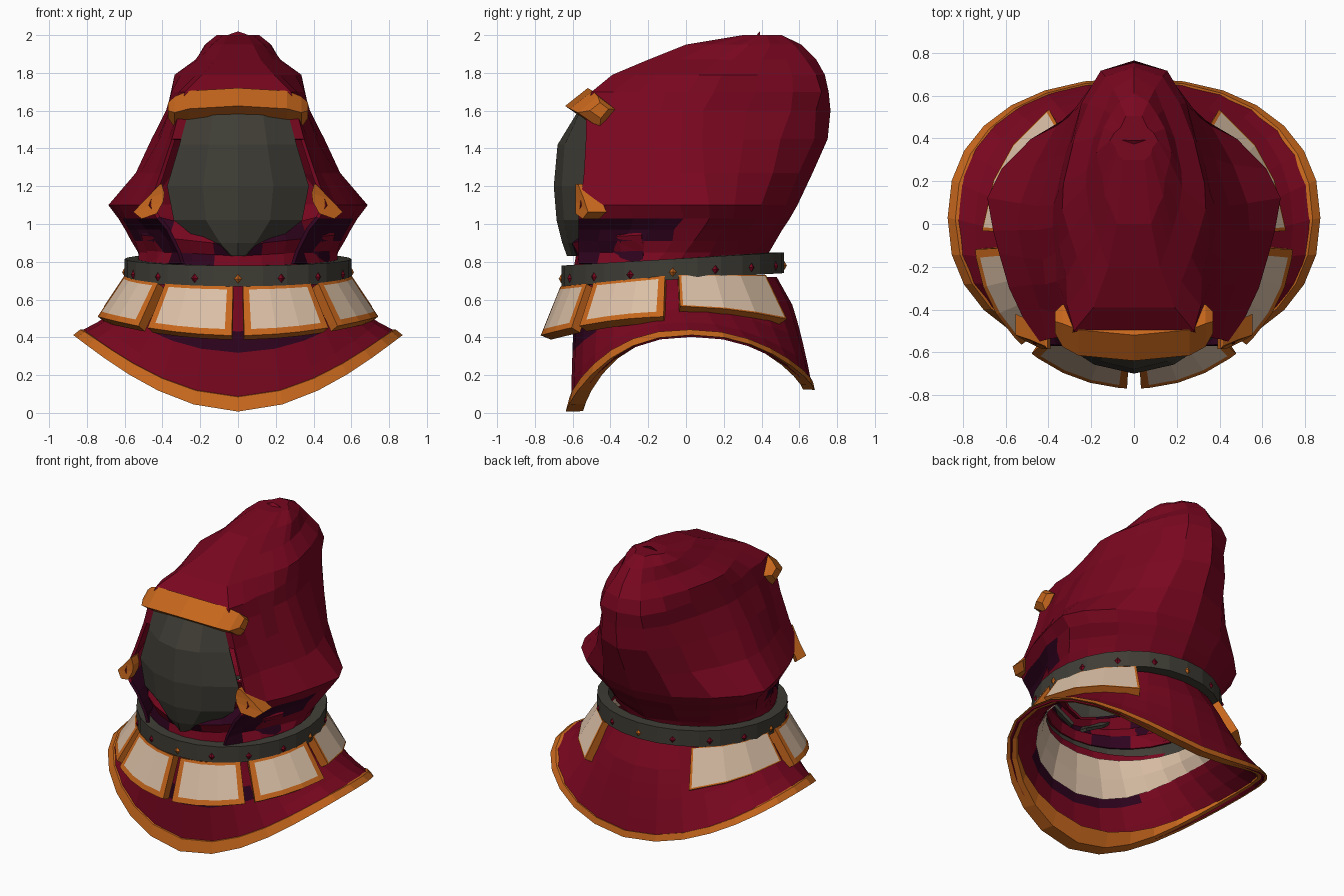
import bpy, bmesh, random
from math import sin, cos, pi, radians
from mathutils import Vector

random.seed(4)
if "Cube" in bpy.data.objects:
    bpy.data.objects.remove(bpy.data.objects["Cube"], do_unlink=True)


def material(name, rgb):
    m = bpy.data.materials.new(name)
    m.use_nodes = True
    m.diffuse_color = (*rgb, 1)
    m.node_tree.nodes["Principled BSDF"].inputs["Base Color"].default_value = (*rgb, 1)
    return m


RED, ORANGE, CREAM, GREY, PURPLE = range(5)
MATS = [material("crimson cloth", (0.19, 0.002, 0.014)),
        material("orange trim", (0.57, 0.135, 0.012)),
        material("cream plate", (0.70, 0.52, 0.38)),
        material("dark grey", (0.050, 0.047, 0.036)),
        material("dark purple", (0.028, 0.001, 0.013))]


def loft(name, rows, rule, loop=False, ring=False, mirror=False, thick=0):
    """Skin rows of points; rule(row, column, centre) gives a colour, or None for a hole."""
    bm = bmesh.new()
    grid = [[bm.verts.new(p) for p in row] for row in rows]
    n, m = len(grid), len(grid[0])
    for i in range(n if ring else n - 1):
        for j in range(m if loop else m - 1):
            a, b = grid[i], grid[(i + 1) % n]
            k = (j + 1) % m
            quad = (a[j], b[j], b[k], a[k])
            colour = rule(i, j, sum((v.co for v in quad), Vector()) / 4)
            if colour is not None:
                bm.faces.new(quad).material_index = colour
    bmesh.ops.delete(bm, geom=[v for v in bm.verts if not v.link_faces], context="VERTS")
    bmesh.ops.remove_doubles(bm, verts=bm.verts, dist=0.0005)
    mesh = bpy.data.meshes.new(name)
    bm.to_mesh(mesh)
    bm.free()
    for mat in MATS:
        mesh.materials.append(mat)
    obj = bpy.data.objects.new(name, mesh)
    bpy.context.collection.objects.link(obj)
    if mirror:
        mod = obj.modifiers.new("mirror", "MIRROR")
        mod.use_clip = True
    if thick:
        mod = obj.modifiers.new("thickness", "SOLIDIFY")
        mod.thickness, mod.offset = thick, -1
    return obj


def oval(angle, rx, ry, cy, z):
    """Point on a level oval; angle 0 is the front and 90 degrees the left."""
    return Vector((rx * sin(angle), cy - ry * cos(angle), z))


def mix(a, b, t):
    return a + (b - a) * t


def middle(row):
    """Collapse a section to its centre, to cap a bar."""
    return [sum(row, Vector()) / len(row)] * len(row)


TURN = [2 * pi * k / 28 for k in range(28)]

# Hood: level rings as height, half width, edge x, front y, widest y, back y
RINGS = [(2.0, .11, .05, .30, .40, .50), (1.95, .17, .08, .0, .35, .61),
         (1.87, .225, .12, -.20, .25, .69), (1.79, .335, .19, -.39, .20, .735),
         (1.70, .365, .28, -.50, .15, .755), (1.60, .385, .31, -.53, .10, .765),
         (1.45, .455, .35, -.53, .10, .75), (1.27, .54, .41, -.54, .10, .67),
         (1.10, .68, .47, -.56, .12, .59), (1.03, .63, .43, -.57, .12, .55),
         (.97, .59, .38, -.57, .08, .51), (.91, .56, .35, -.57, .04, .475),
         (.85, .54, .32, -.57, 0, .44), (.79, .53, .30, -.57, -.05, .42)]
# Back curve as (x share, y share), pinched toward the peak
BACK_LOW = ((.90, .30), (.70, .58), (.38, .85), (0, 1))
BACK_HIGH = ((.85, .35), (.66, .66), (.42, .91), (0, 1))


def hood_ring(z, w, edge, front, mid, back):
    pts = [Vector((0, front, z)), Vector((edge, front, z))]
    for t in (.2, .4, .6, .8, 1):
        tuck = .045 * (1 - t) if .84 < z < 1.0 else 0
        pts.append(Vector((mix(edge, w, sin(t * pi / 2)) - tuck, mix(front, mid, t), z)))
    pinch = min(1, max(0, (z - 1.1) * 2))
    for low, high in zip(BACK_LOW, BACK_HIGH):
        pts.append(Vector((w * mix(low[0], high[0], pinch),
                           mix(mid, back, mix(low[1], high[1], pinch)), z)))
    for p in pts[2:-1]:
        p.x += random.uniform(-.014, .008)
        p.y += random.uniform(-.018, .018)
    return pts


def hood_colour(i, j, c):
    if j == 0 and i > 5:
        return None
    shaded = .81 + .33 * (c.y + .5) < c.z < 1.05 and c.y < .03
    return PURPLE if shaded else RED


hood = [hood_ring(*r) for r in RINGS]
hood.insert(0, [Vector((0, p.y, 2.0)) for p in hood[0]])
loft("hood", hood, lambda i, j, c: hood_colour(i - 1, j, c), mirror=True, thick=.02)

# Face mask: height, half width, front y
mask = [[Vector((w * c, mix(y, -.53, c * c), z)) for c in (0, .5, 1)]
        for z, w, y in ((1.60, .26, -.57), (1.42, .31, -.68), (1.20, .375, -.70),
                        (1.02, .34, -.685), (.90, .19, -.655), (.83, .06, -.63))]
loft("face_mask", mask, lambda i, j, c: GREY, mirror=True, thick=.02)

# Brow band: a square bar bent over the top of the opening
SECTION = ((-.11, 0), (.01, .095), (.11, .02), (.02, -.09))
brow = [[Vector((x, y + dy * s, z + dz * s)) for dy, dz in SECTION]
        for x, y, z, s in ((0, -.53, 1.625, 1), (.26, -.505, 1.61, 1),
                           (.335, -.475, 1.59, .9), (.37, -.46, 1.60, .45))]
brow.append(middle(brow[-1]))
loft("brow_band", brow, lambda i, j, c: ORANGE, loop=True, mirror=True)

# Orange tips at the lower corners of the opening
tip = [[Vector((x - w, -.585, z + w * .5)), Vector((x + w, -.575 + w * .7, z - w * .2)),
        Vector((x + w, -.50 + w, z - w * .2)), Vector((x - w, -.52, z + w * .5))]
       for x, w, z in ((.41, .006, 1.21), (.44, .05, 1.14), (.475, .08, 1.08), (.47, .04, 1.035))]
loft("opening_tip", [middle(tip[0]), *tip, middle(tip[-1])],
     lambda i, j, c: ORANGE, loop=True, mirror=True)

# Cowl folds under the mask
ARC = [radians(a) for a in range(-70, 71, 14)]
cowl = [[oval(a, .53 * s, .56 * s, -.04, z + rise * abs(sin(a))) for a in ARC]
        for z, s, rise in ((.90, .84, .14), (.93, .95, .13), (.885, 1.03, .06), (.83, .97, .03), (.77, .99, 0))]
loft("cowl_folds", cowl, lambda i, j, c: PURPLE if (i + j // 2) % 3 == 1 else RED, thick=.015)


# Collar ring, higher at the back
def collar_height(a):
    return .76 - .035 * cos(a)


collar = [[oval(a, .60 - d, .59 - d, -.07, collar_height(a) + h)
           for d, h in ((0, .055), (0, -.055), (.07, -.055), (.07, .055))] for a in TURN]
loft("collar", collar, lambda i, j, c: GREY, loop=True, ring=True)

# Small diamond studs round the collar
for k in range(16):
    a = 2 * pi * k / 16
    centre = oval(a, .60, .59, -.07, collar_height(a) - .015)
    side = Vector((cos(a), sin(a), 0)) * .02
    out = Vector((sin(a), -cos(a), 0)) * .014
    up = Vector((0, 0, .024))
    base = [centre + up, centre - side, centre - up, centre + side]
    loft("collar_stud", [[centre + out] * 4, base],
         lambda i, j, c, k=k: RED if k % 4 else ORANGE, loop=True)


# Cape: flares from the collar to an arched, slightly squared hem
def squared(v):
    return abs(v) ** .88 * (1 if v > 0 else -1)


def hem(a):
    low = mix(.015, .13, (1 - cos(a)) / 2)
    z = mix(low, .42, abs(sin(a)) ** 1.6)
    return Vector((.86 * squared(sin(a)), .03 - .64 * squared(cos(a)), z))


def cape_point(a, t):
    top = oval(a, .56, .53, -.05, .72)
    end = hem(a)
    flare = t ** (.6 + 1.6 * sin(a) ** 2)
    return Vector((mix(top.x, end.x, flare), mix(top.y, end.y, flare), mix(top.z, end.z, t)))


def cape_colour(i, j, c):
    return PURPLE if i == 2 and c.y < -.4 and abs(c.x) < .4 else RED


cape = [[cape_point(a, t) for a in TURN] for t in (0, .25, .41, .57, .8, 1)]
loft("cape", cape, cape_colour, loop=True, thick=.02)

# Lining inside the front of the cape, behind the plates
lining = [[cape_point(radians(a), t) * .94 + Vector((0, 0, .04)) for a in range(-105, 106, 15)]
          for t in (.52, .3, .08)]
loft("inner_lining", lining, lambda i, j, c: CREAM)

# Hem trim follows the slope of the cape and rolls inward at the front
trim = []
for a in TURN:
    out = Vector((sin(a), -cos(a), 0))
    front = max(0, cos(a))
    roll = front ** 4
    trim.append([cape_point(a, .95 - .04 * front) + out * .008 + Vector((0, 0, .006)),
                 hem(a) + out * (.012 + .015 * roll) - Vector((0, 0, .008)),
                 hem(a) - out * (.05 + .015 * roll) - Vector((0, 0, .006)),
                 hem(a) - out * (.055 + .045 * roll) + Vector((0, 0, .02 + .08 * roll))])
loft("hem_trim", trim, lambda i, j, c: ORANGE, loop=True, ring=True)


# Hanging plates with a coloured border, three on each side
def plate_point(a, v, rx, ry, low):
    turn = min(1, 1 - cos(a))
    z = mix(mix(.67, .73, turn), low + .10 * sin(a) ** 2, v)
    return oval(a, mix(.60, rx, v), mix(.595, ry, v), -.07, z)


def plate_colour(i, j, c):
    return CREAM if i == 1 and 0 < j < 4 else ORANGE


for name, start, end, edge, *shape in (("front_plate", 2.5, 40, .08, .745, .70, .41),
                                       ("side_plate", 45, 86, .08, .745, .70, .41),
                                       ("rear_plate", 93, 146, .025, .71, .73, .465)):
    across = (0, edge, .36, .64, 1 - edge, 1)
    down = (0, edge * .8, 1 - edge * 1.6, 1)
    plate = [[plate_point(radians(mix(start, end, u)), v, *shape) for u in across] for v in down]
    loft(name, plate, plate_colour, mirror=True, thick=.06)
